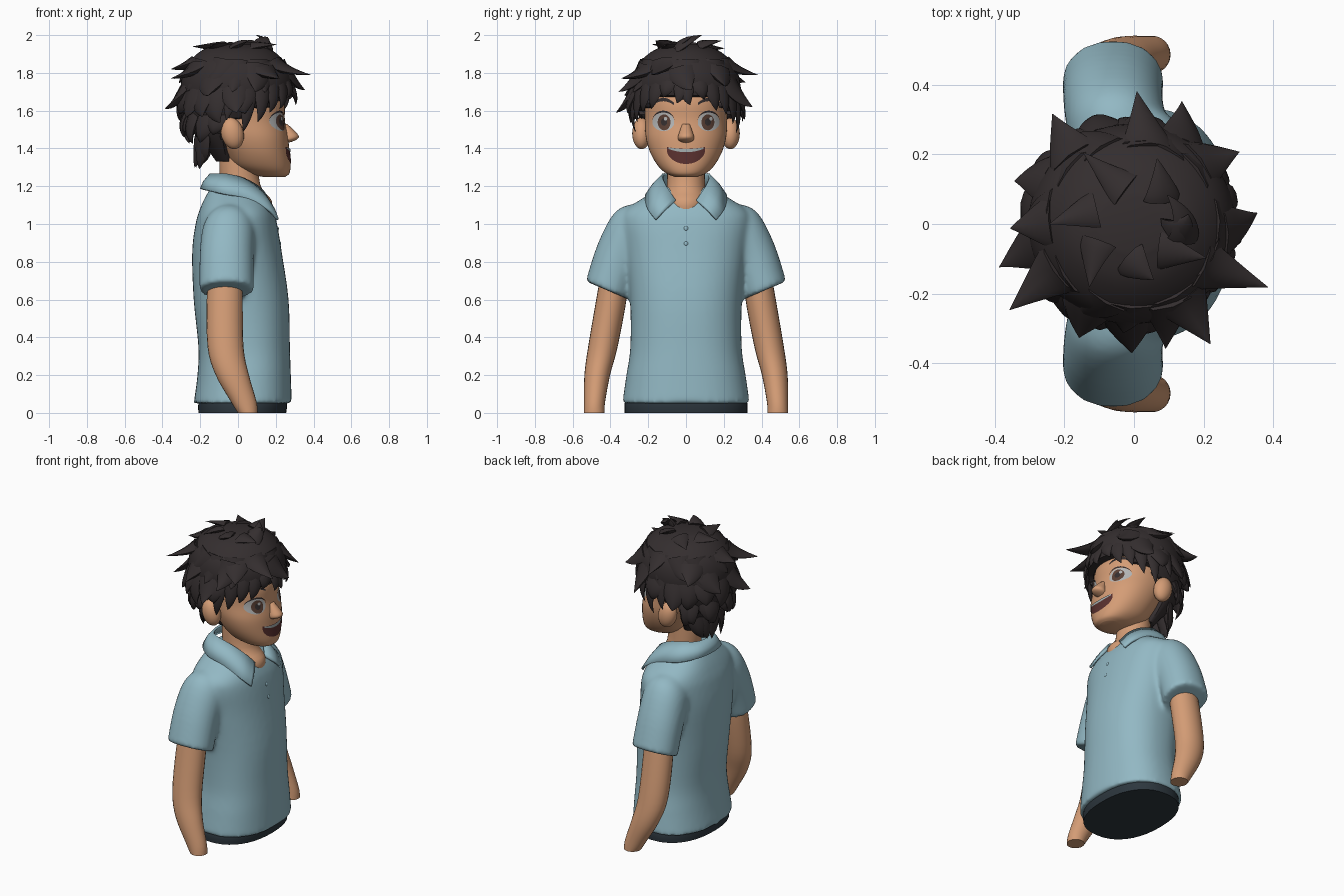
import bpy, bmesh, math, random
from mathutils import Vector
from mathutils.bvhtree import BVHTree

if "Cube" in bpy.data.objects:
    bpy.data.objects.remove(bpy.data.objects["Cube"])

random.seed(4)


def mat(name, r, g, b):
    m = bpy.data.materials.new(name)
    m.diffuse_color = (r, g, b, 1)
    m.use_nodes = True
    m.node_tree.nodes["Principled BSDF"].inputs["Base Color"].default_value = m.diffuse_color
    return m


SKIN = mat("skin", 0.66, 0.335, 0.18)
SHIRT = mat("shirt_blue", 0.29, 0.48, 0.55)
HAIR = mat("hair_black", 0.034, 0.027, 0.028)
PANTS = mat("trousers_dark", 0.026, 0.038, 0.048)
WHITE = mat("eye_grey_white", 0.45, 0.46, 0.46)
IRIS = mat("iris_brown", 0.10, 0.05, 0.035)
MOUTH = mat("mouth_red", 0.10, 0.03, 0.028)
TEETH = mat("teeth", 0.36, 0.41, 0.41)


def finish(name, bm, material, closed=True):
    if closed:
        bmesh.ops.recalc_face_normals(bm, faces=bm.faces)
    me = bpy.data.meshes.new(name)
    bm.to_mesh(me)
    bm.free()
    me.materials.append(material)
    for p in me.polygons:
        p.use_smooth = True
    me.set_sharp_from_angle(angle=math.radians(50))
    ob = bpy.data.objects.new(name, me)
    bpy.context.collection.objects.link(ob)
    return ob


def interp(rows, steps):
    """Smooth curve through a list of tuples."""
    out = []
    for i in range(len(rows) - 1):
        p = [rows[max(0, min(len(rows) - 1, i + k))] for k in (-1, 0, 1, 2)]
        for s in range(steps):
            t = s / steps
            out.append(tuple(0.5 * (2 * b + (c - a) * t + (2 * a - 5 * b + 4 * c - d) * t * t
                                    + (3 * b - a - 3 * c + d) * t ** 3) for a, b, c, d in zip(*p)))
    return out + [tuple(rows[-1])]


def bridge(bm, loops):
    n = len(loops[0])
    for a, b in zip(loops, loops[1:]):
        for i in range(n):
            bm.faces.new((a[i], a[(i + 1) % n], b[(i + 1) % n], b[i]))
    bm.faces.new(loops[0][::-1])
    bm.faces.new(loops[-1])


def loft(bm, rings, n=40, power=2.0, steps=4):
    """Rings are (x, y, z, radius x, radius y, tilt)."""
    loops = []
    for cx, cy, cz, rx, ry, tilt in interp(rings, steps):
        loop = []
        for i in range(n):
            a = math.tau * i / n
            c, s = math.cos(a), math.sin(a)
            dx = math.copysign(abs(c) ** (2 / power), c) * rx
            dy = math.copysign(abs(s) ** (2 / power), s) * ry
            loop.append(bm.verts.new((cx + dx, cy + dy, cz + tilt * dy)))
        loops.append(loop)
    bridge(bm, loops)


def body(rows):
    """(z, back x, front x, half width) -> rings."""
    return [((b + f) / 2, 0, z, (f - b) / 2, w, 0) for z, b, f, w in rows]


def part(name, rings, material, **kw):
    bm = bmesh.new()
    loft(bm, rings, **kw)
    return finish(name, bm, material)


def ball(name, loc, size, material, tilt=0):
    bm = bmesh.new()
    bmesh.ops.create_uvsphere(bm, u_segments=20, v_segments=12, radius=1)
    ob = finish(name, bm, material)
    ob.location, ob.scale, ob.rotation_euler = loc, size, (0, tilt, 0)
    return ob


# Trousers
part("trousers", body([(0, -.21, .255, .325), (.05, -.21, .26, .325), (.12, -.2, .25, .3)]), PANTS, power=2.3)

# Shirt: torso and sleeves fused
bm = bmesh.new()
loft(bm, body([(.05, -.235, .285, .338), (.2, -.215, .28, .316), (.35, -.21, .275, .295),
               (.6, -.235, .268, .297), (.85, -.243, .232, .325), (1.0, -.225, .207, .345),
               (1.07, -.205, .185, .325), (1.13, -.18, .15, .24), (1.2, -.14, .08, .12)]), power=2.3)
for s in (1, -1):
    loft(bm, [(-.045, s * .17, .99, .115, .08, s * 1.5), (-.05, s * .27, .955, .14, .1, s * 1.15),
              (-.06, s * .352, .83, .143, .114, s * .6), (-.06, s * .415, .648, .145, .116, s * .42)], power=2.1)
shirt = finish("shirt", bm, SHIRT)
rm = shirt.modifiers.new("fuse", 'REMESH')
rm.mode, rm.voxel_size, rm.use_smooth_shade = 'VOXEL', .013, True
sm = shirt.modifiers.new("soften", 'SMOOTH')
sm.factor, sm.iterations = .5, 12

# Collar: folded flap, mirrored about the centre
half = [(.16, .055, 1.125, .21, .16, 1.022), (.12, .095, 1.185, .16, .2, 1.075),
        (.04, .12, 1.235, .045, .212, 1.135), (-.06, .12, 1.262, -.08, .2, 1.16),
        (-.125, .075, 1.262, -.17, .12, 1.18), (-.145, 0, 1.262, -.195, 0, 1.185)]
bm = bmesh.new()
cols = []
for r in interp(half + [(a, -b, c, d, -e, f) for a, b, c, d, e, f in half[-2::-1]], 4):
    top, low = Vector(r[:3]), Vector(r[3:])
    out = Vector((low.x, low.y, 0)).normalized() * .008
    cols.append([bm.verts.new(p) for p in (top, (top + low) / 2 + out, low)])
for a, b in zip(cols, cols[1:]):
    for i in (0, 1):
        bm.faces.new((a[i], b[i], b[i + 1], a[i + 1]))
collar = finish("collar", bm, SHIRT)
so = collar.modifiers.new("cloth", 'SOLIDIFY')
so.thickness, so.offset = .014, 0

# Buttons
for i, (x, z) in enumerate(((.207, .975), (.22, .895))):
    ball(f"button_{i + 1}", (x, 0, z), (.009, .013, .013), SHIRT)

# Arms and ears
for s, side in ((1, "left"), (-1, "right")):
    part(side + "_arm", [(-.06, s * .37, .8, .085, .07, 0), (-.07, s * .392, .62, .095, .08, 0),
                         (-.066, s * .44, .35, .095, .078, 0), (-.03, s * .47, .2, .088, .068, 0),
                         (.03, s * .484, .06, .068, .056, 0), (.052, s * .486, 0, .053, .054, 0)], SKIN, n=24)
    ball(side + "_ear", (-.03, s * .235, 1.48), (.06, .05, .085), SKIN, -.25)

# Neck, head and nose
part("neck", [(.09, 0, 1.03, .08, .08, 0), (.06, 0, 1.12, .12, .11, 0),
              (.012, 0, 1.21, .105, .1, 0), (0, 0, 1.42, .1, .1, 0)], SKIN)
head = part("head", body([(1.25, .13, .25, .06), (1.268, .05, .272, .105), (1.31, -.03, .278, .15),
                          (1.38, -.08, .272, .19), (1.46, -.13, .265, .213), (1.55, -.2, .248, .217),
                          (1.65, -.24, .245, .22), (1.75, -.24, .2, .21), (1.85, -.15, .12, .13)]),
            SKIN, power=2.15, n=48, steps=5)
part("nose", [(.25, 0, 1.43, .018, .02, 0), (.268, 0, 1.445, .04, .04, 0), (.275, 0, 1.465, .047, .042, 0),
              (.262, 0, 1.495, .036, .032, 0), (.24, 0, 1.53, .02, .02, 0)], SKIN, n=20)

# Face details: thin plates laid on the head
tree = BVHTree.FromPolygons([v.co for v in head.data.vertices], [p.vertices for p in head.data.polygons])


def plate(name, y, w, top, low, off, material, cols=20, rows=6):
    """top and low give z for u in -1..1 across the width."""
    bm = bmesh.new()
    grid = []
    for i in range(cols + 1):
        u = -math.cos(math.pi * i / cols) * .995
        col = []
        for j in range(rows + 1):
            z = low(u) + (top(u) - low(u)) * j / rows
            hit = tree.ray_cast(Vector((1, y + u * w, z)), Vector((-1, 0, 0)))[0]
            col.append(bm.verts.new((hit.x + off, y + u * w, z)))
        grid.append(col)
    for a, b in zip(grid, grid[1:]):
        for j in range(rows):
            bm.faces.new((a[j], b[j], b[j + 1], a[j + 1]))
    finish(name, bm, material, False)


def arc(z, h):
    return lambda u: z + h * math.sqrt(1 - u * u)


for s, side in ((1, "left"), (-1, "right")):
    y = s * .12
    plate(side + "_eye_white", y, .058, arc(1.54, .05), arc(1.54, -.048), .003, WHITE)
    plate(side + "_iris", y - s * .004, .034, arc(1.538, .042), arc(1.538, -.042), .006, IRIS)
    plate(side + "_pupil", y - s * .004, .016, arc(1.54, .02), arc(1.54, -.02), .008, HAIR)
    plate(side + "_glint", y + .012, .009, arc(1.557, .01), arc(1.557, -.01), .0095, WHITE)
    plate(side + "_lashes", y, .06, arc(1.542, .058), arc(1.542, .048), .007, HAIR, rows=2)
    plate(side + "_brow", y, .058, lambda u: 1.668 - .028 * u * u,
          lambda u: 1.65 - .022 * u * u, .006, HAIR, rows=2)
plate("mouth", 0, .102, lambda u: 1.398 + .01 * u * u, arc(1.395, -.077), .004, MOUTH)
plate("teeth", 0, .094, lambda u: 1.397 + .009 * u * u, lambda u: 1.38 + .018 * u * u, .007, TEETH, rows=2)

# Hair cap, tucked inside the head below the hairline
hair_rows = interp(body([(1.33, -.115, -.01, .09), (1.40, -.165, 0, .145), (1.48, -.235, .05, .195),
                         (1.56, -.285, .2, .24), (1.66, -.3, .275, .28), (1.76, -.3, .29, .285),
                         (1.85, -.265, .255, .25), (1.92, -.19, .18, .17), (1.95, -.1, .1, .08)]), 5)
bm = bmesh.new()
loft(bm, hair_rows, n=56, steps=1)
for v in bm.verts:
    a = abs(math.degrees(math.atan2(v.co.y, v.co.x + .01)))
    line = 1.68 if a < 45 else 1.6 if a < 75 else 1.55 if a < 112 else 0
    if v.co.z < line:
        v.co.x, v.co.y = v.co.x * .6, v.co.y * .6
finish("hair_cap", bm, HAIR)

# Hair locks: curved tapering tufts
locks = bmesh.new()


def hair_ring(z):
    return min(hair_rows, key=lambda q: abs(q[2] - z))


def lock(deg, z0, z1, reach, width, swing=0, bulge=1.1):
    """From the cap at z0, bending out and down to a tip at z1 and a distance from the axis."""
    cx, _, _, rx, ry, _ = hair_ring(z0)

    def at(angle, sx, sy, z):
        a = math.radians(angle)
        return Vector((cx + sx * math.cos(a), sy * math.sin(a), z))
    root = at(deg - swing, rx * .9, ry * .9, z0)
    ctrl = at(deg - swing * .6, rx * bulge, ry * bulge, z0 + (z1 - z0) * .7)
    tip = at(deg, reach, reach, z1)
    loops = []
    for k in range(9):
        t = k / 8
        p = root * (1 - t) ** 2 + ctrl * 2 * t * (1 - t) + tip * t * t
        d = ((ctrl - root) * (1 - t) + (tip - ctrl) * t).normalized()
        side = d.cross(p - Vector((0, 0, 1.65))).normalized()
        up = side.cross(d)
        w = width * (1 - t ** 1.5) + .001
        loops.append([locks.verts.new(p + side * w * math.cos(q) + up * w * .4 * math.sin(q))
                      for q in (math.tau * i / 8 for i in range(8))])
    bridge(locks, loops)


def row(count, a0, a1, z0, z1, reach, width, bulge=1.08, jit=.03):
    for i in range(count):
        lock(a0 + (a1 - a0) * (i + .5) / count + random.uniform(-5, 5), z0, z1 + random.uniform(-jit, jit),
             reach + random.uniform(-.015, .015), width, random.uniform(-14, 14), bulge)


row(9, 110, 250, 1.57, 1.45, .245, .065)               # back
row(7, 125, 235, 1.46, 1.31, .125, .055, 1.0)          # nape
row(12, 15, 375, 1.86, 1.72, .305, .08, 1.12)          # upper, lying flat
row(10, 75, 285, 1.70, 1.56, .315, .085)               # lower sides and back
# Large outer spikes (direction, root z, tip z, reach)
for deg, z0, z, reach in ((198, 1.72, 1.61, .40), (215, 1.84, 1.77, .43), (335, 1.86, 1.79, .43),
                          (303, 1.82, 1.77, .41), (270, 1.72, 1.59, .37), (245, 1.76, 1.68, .36),
                          (126, 1.82, 1.75, .39), (88, 1.86, 1.79, .38), (68, 1.76, 1.62, .38),
                          (34, 1.82, 1.73, .37), (5, 1.82, 1.71, .36), (160, 1.76, 1.66, .36),
                          (182, 1.86, 1.82, .35), (285, 1.84, 1.70, .37)):
    lock(deg, z0, z, reach, .08, random.uniform(-12, 12), 1.08)
# Crown tufts
for deg, z, reach in ((10, 1.99, .16), (70, 1.97, .2), (125, 1.93, .25), (180, 1.94, .24),
                      (235, 1.95, .22), (290, 1.97, .17), (335, 1.95, .23)):
    lock(deg, 1.94, z, reach, .055, 25, 1.15)
lock(40, 1.93, 2.0, .13, .05, 60, 1.0)
# Fringe and sideburns
for deg, z, reach in ((4, 1.63, .31), (20, 1.66, .29), (34, 1.6, .29), (48, 1.58, .285),
                      (62, 1.53, .28), (78, 1.48, .27), (96, 1.54, .3)):
    lock(deg, 1.77, z, reach, .052, 6, 1.1)
    lock(-deg - 5, 1.77, z + .01, reach, .052, -6, 1.1)
finish("hair_locks", locks, HAIR)
